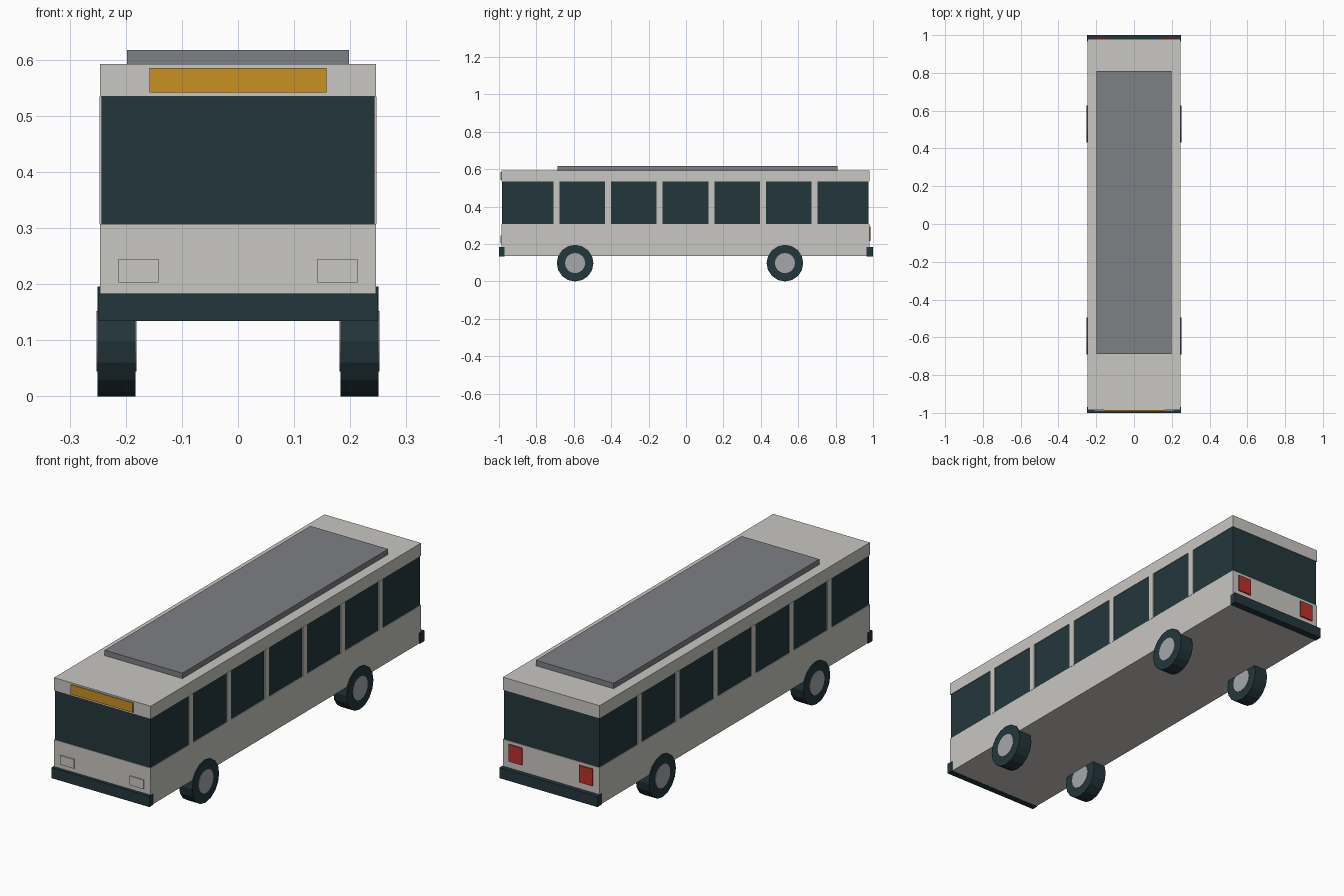
import bpy, math

if "Cube" in bpy.data.objects:
    bpy.data.objects.remove(bpy.data.objects["Cube"])


def material(name, r, g, b):
    m = bpy.data.materials.new(name)
    m.diffuse_color = (r, g, b, 1)
    m.use_nodes = True
    m.node_tree.nodes["Principled BSDF"].inputs["Base Color"].default_value = m.diffuse_color
    return m


PAINT = material("light grey paint", 0.58, 0.57, 0.54)
DARK = material("dark glass and rubber", 0.017, 0.037, 0.045)
AMBER = material("amber", 0.58, 0.285, 0.015)
ROOF = material("roof grey", 0.21, 0.215, 0.235)
METAL = material("wheel metal", 0.38, 0.39, 0.41)
RED = material("red", 0.5, 0.03, 0.025)


def box(name, mat, x, y, z):
    """Box from (min, max) ranges on each axis."""
    bpy.ops.mesh.primitive_cube_add(size=1, location=[sum(r) / 2 for r in (x, y, z)])
    ob = bpy.context.object
    ob.name = name
    ob.scale = [r[1] - r[0] for r in (x, y, z)]
    bpy.ops.object.transform_apply(location=False, rotation=False, scale=True)
    ob.data.materials.append(mat)
    return ob


def disc(name, mat, radius, x, y, z, sides=16):
    """Cylinder lying along x."""
    bpy.ops.mesh.primitive_cylinder_add(
        vertices=sides, radius=radius, depth=x[1] - x[0],
        location=(sum(x) / 2, y, z), rotation=(0, math.pi / 2, 0))
    ob = bpy.context.object
    ob.name = name
    ob.data.materials.append(mat)
    return ob


def both(side, a, b):
    return (a, b) if side > 0 else (-b, -a)


FRONT, BACK, HALF = -0.986, 0.98, 0.246

# Body: lower shell, recessed glass band, roof shell
box("lower_body", PAINT, (-HALF, HALF), (FRONT, BACK), (0.135, 0.307))
box("window_band", DARK, (-0.243, 0.243), (FRONT + 0.003, BACK - 0.003), (0.307, 0.534))
box("upper_body", PAINT, (-HALF, HALF), (FRONT, BACK), (0.534, 0.592))
box("roof_unit", ROOF, (-0.198, 0.198), (-0.687, 0.809), (0.592, 0.617))

# Bumpers
box("front_bumper", DARK, (-0.249, 0.249), (-1.0, -0.97), (0.134, 0.183))
box("rear_bumper", DARK, (-0.249, 0.249), (0.966, 1.0), (0.134, 0.183))

# Destination sign
box("destination_sign", AMBER, (-0.158, 0.158), (FRONT - 0.005, FRONT + 0.004), (0.541, 0.585))

for s, label in ((-1, "left"), (1, "right")):
    # Window pillars
    for i in range(6):
        y = -0.692 + 0.2758 * i
        box(f"{label}_pillar_{i + 1}", PAINT, both(s, 0.236, 0.247),
            (y - 0.016, y + 0.016), (0.307, 0.534))
    # Lamps
    box(f"{label}_headlight", PAINT, both(s, 0.142, 0.213),
        (FRONT - 0.005, FRONT + 0.004), (0.203, 0.245))
    box(f"{label}_tail_light", RED, both(s, 0.145, 0.214),
        (BACK - 0.003, BACK + 0.006), (0.215, 0.293))
    # Wheels
    for y, end in ((-0.593, "front"), (0.529, "rear")):
        disc(f"{end}_{label}_tyre", DARK, 0.098, both(s, 0.183, 0.2505), y, 0.098)
        disc(f"{end}_{label}_hub", METAL, 0.054, both(s, 0.181, 0.2525), y, 0.098)
